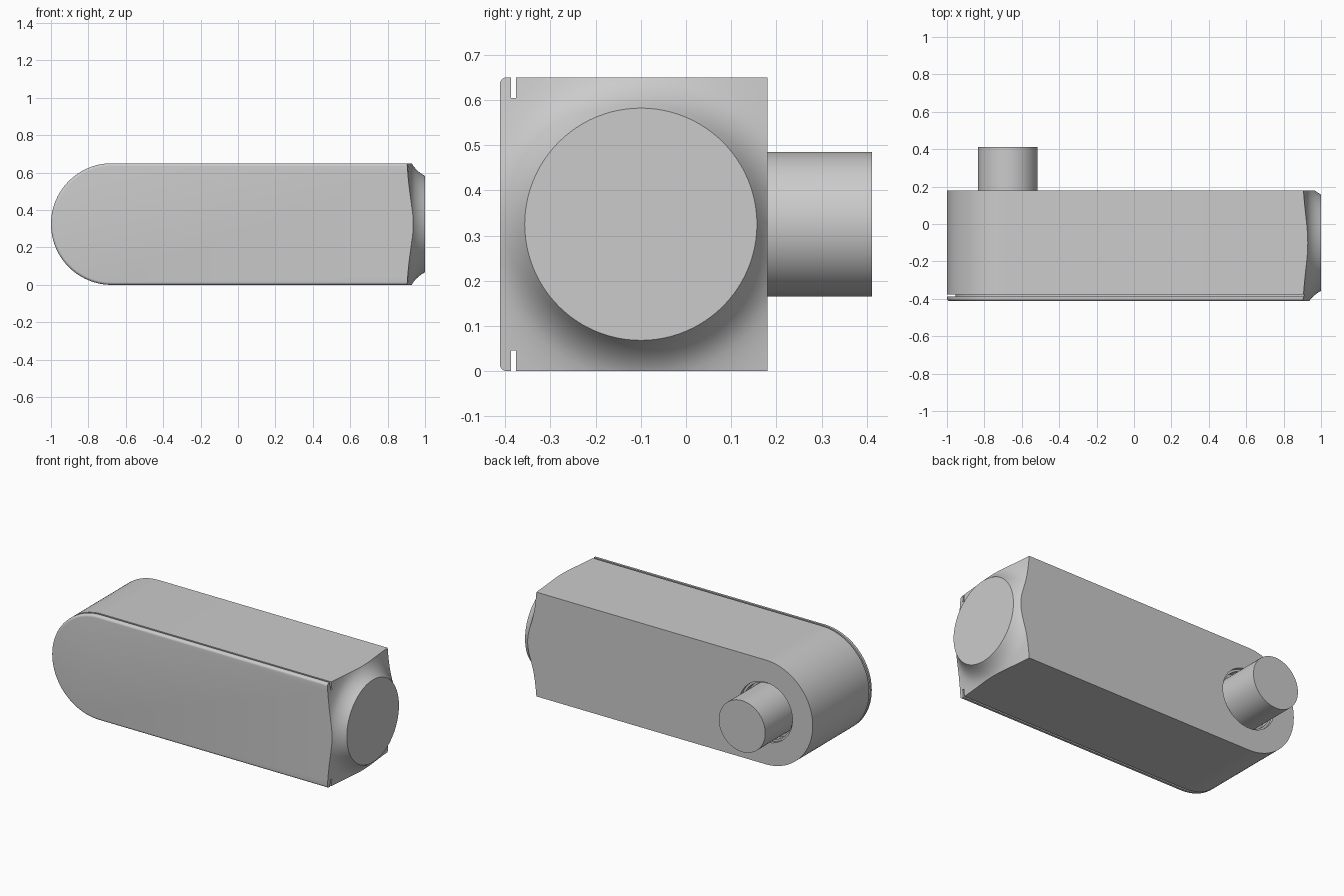
import bpy, bmesh, math
from mathutils import Matrix

if "Cube" in bpy.data.objects:
    bpy.data.objects.remove(bpy.data.objects["Cube"])

R = 0.325                      # half height of the body
PIVOT = -1 + R                 # centre of the rounded end
FRONT, BACK = -0.412, 0.18
NOSE_Y = -0.10                 # axis of the turned end

grey = bpy.data.materials.new("light_grey")
grey.use_nodes = True
grey.diffuse_color = (0.6, 0.6, 0.6, 1)
grey.node_tree.nodes["Principled BSDF"].inputs["Base Color"].default_value = (0.6, 0.6, 0.6, 1)


def loft(name, rings):
    """Skin closed rings of points and cap both ends."""
    bm = bmesh.new()
    loops = [[bm.verts.new(p) for p in ring] for ring in rings]
    n = len(loops[0])
    for a, b in zip(loops, loops[1:]):
        for i in range(n):
            j = (i + 1) % n
            bm.faces.new((a[i], a[j], b[j], b[i]))
    bm.faces.new(loops[0])
    bm.faces.new(loops[-1])
    bmesh.ops.recalc_face_normals(bm, faces=bm.faces)
    mesh = bpy.data.meshes.new(name)
    bm.to_mesh(mesh)
    bm.free()
    obj = bpy.data.objects.new(name, mesh)
    bpy.context.collection.objects.link(obj)
    mesh.materials.append(grey)
    return obj


def stadium(inset, y, steps=48):
    """Outline with a round left end and an open-length right end."""
    r = R - inset
    arc = [math.pi / 2 + math.pi * i / steps for i in range(steps + 1)]
    pts = [(PIVOT + r * math.cos(a), y, R + r * math.sin(a)) for a in arc]
    return pts + [(1.1, y, R - r), (1.1, y, R + r)]


def turned(name, profile, matrix, steps=96):
    """Solid of revolution from (radius, height) pairs."""
    rings = [[matrix @ Matrix.Rotation(2 * math.pi * i / steps, 4, 'Z')
              @ Matrix.Translation((r, 0, h)) @ Matrix().to_translation()
              for i in range(steps)] for r, h in profile]
    return loft(name, rings)


def select(obj):
    bpy.ops.object.select_all(action='DESELECT')
    obj.select_set(True)
    bpy.context.view_layer.objects.active = obj


def carve(obj, cutter, operation):
    cutter.hide_render = True
    mod = obj.modifiers.new("carve", 'BOOLEAN')
    mod.object, mod.operation, mod.solver = cutter, operation, 'EXACT'
    select(obj)
    bpy.ops.object.modifier_apply(modifier=mod.name)
    bpy.data.objects.remove(cutter)


# Body: rounded front edge, narrow groove, plain back
fillet = 0.015
sections = [(fillet * (1 - math.sin(t)), FRONT + fillet * (1 - math.cos(t)))
            for t in (math.pi / 2 * i / 6 for i in range(7))]
sections += [(0, -0.387), (0.046, -0.387), (0.046, -0.376), (0, -0.376), (0, BACK)]
body = loft("body", [stadium(i, y) for i, y in sections])

# Turned end with a concave flare down to a flat disc
along_x = Matrix.Translation((0, NOSE_Y, R)) @ Matrix.Rotation(math.pi / 2, 4, 'Y')
flare = [(0.8, -1.3), (0.8, 0.9), (0.45, 0.904), (0.42, 0.907), (0.39, 0.911),
         (0.36, 0.917), (0.34, 0.923), (0.325, 0.929), (0.31, 0.938),
         (0.295, 0.95), (0.28, 0.966), (0.268, 0.982), (0.257, 1.0)]
carve(body, turned("end_cutter", flare, along_x), 'INTERSECT')

# Pocket with a small step around the shaft
along_y = Matrix.Translation((PIVOT, 0, R)) @ Matrix.Rotation(-math.pi / 2, 4, 'X')
pocket = [(0.172, BACK - 0.06), (0.172, BACK - 0.02), (0.185, BACK - 0.02), (0.185, BACK + 0.1)]
carve(body, turned("pocket_cutter", pocket, along_y), 'DIFFERENCE')

# Shaft out of the back
shaft = turned("shaft", [(0.16, BACK - 0.07), (0.16, 0.412)], along_y)

for obj in (body, shaft):
    select(obj)
    bpy.ops.object.shade_smooth_by_angle(angle=math.radians(30))
